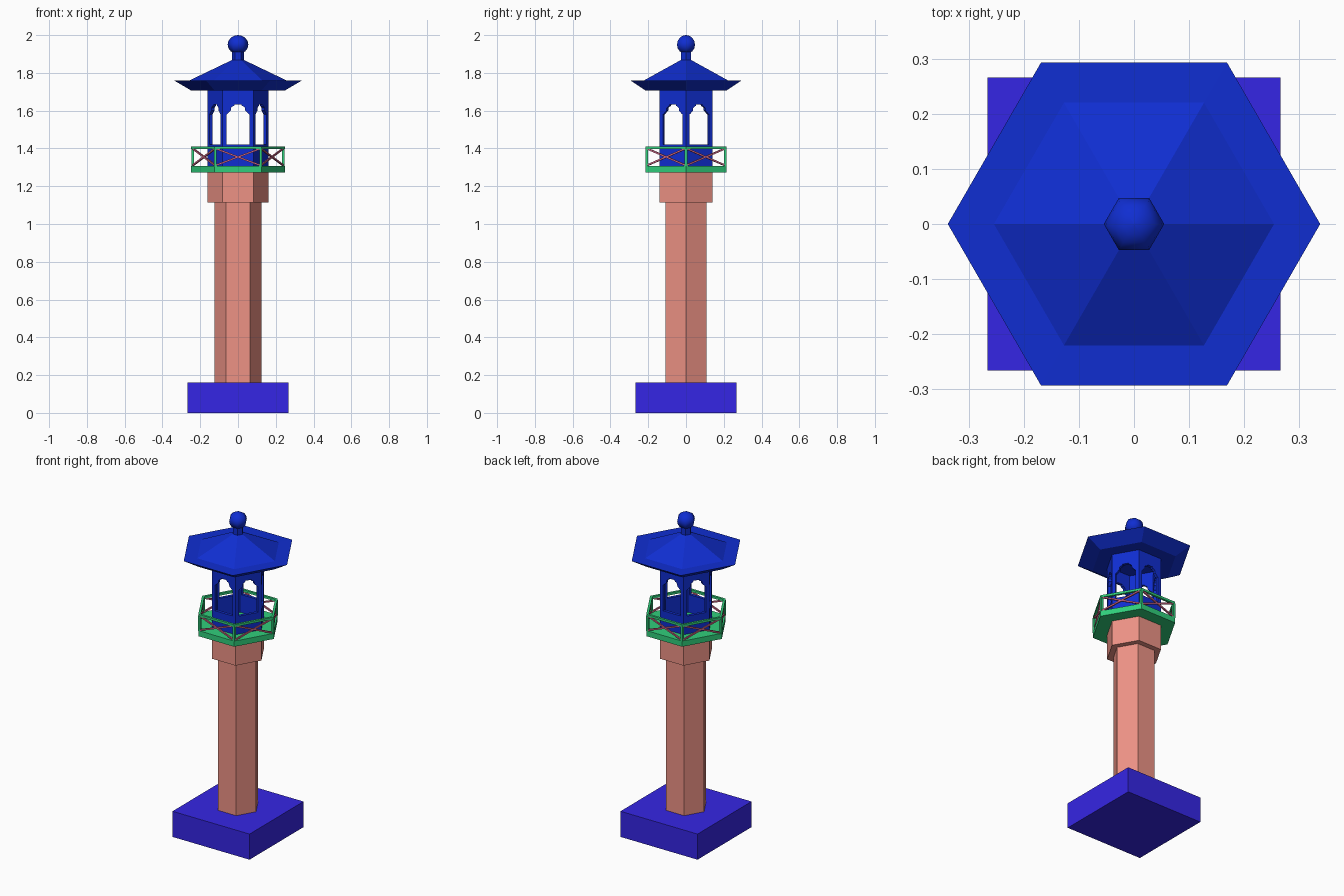
import bpy, bmesh
from math import sin, cos, pi, radians
from mathutils import Vector, Matrix

if "Cube" in bpy.data.objects:
    bpy.data.objects.remove(bpy.data.objects["Cube"])


def material(name, rgb):
    m = bpy.data.materials.new(name)
    m.diffuse_color = (*rgb, 1)
    m.use_nodes = True
    m.node_tree.nodes["Principled BSDF"].inputs["Base Color"].default_value = m.diffuse_color
    return m


INDIGO = material("indigo", (0.036, 0.019, 0.78))
BRICK = material("brick", (0.85, 0.29, 0.235))
GREEN = material("green", (0.03, 0.62, 0.20))
BLUE = material("blue", (0.005, 0.027, 0.64))
ROSE = material("rose", (0.62, 0.13, 0.24))


def finish(name, bm, mat, smooth=False):
    bmesh.ops.recalc_face_normals(bm, faces=bm.faces)
    me = bpy.data.meshes.new(name)
    bm.to_mesh(me)
    bm.free()
    me.materials.append(mat)
    for p in me.polygons:
        p.use_smooth = smooth
    ob = bpy.data.objects.new(name, me)
    bpy.context.collection.objects.link(ob)
    return ob


def hexpt(r, k, z):
    return Vector((r * cos(k * pi / 3), r * sin(k * pi / 3), z))


def hex_lathe(name, profile, mat, closed=False, smooth=False):
    """Six-sided revolve of (radius, z) points, capped or closed into a ring."""
    bm = bmesh.new()
    rings = [[bm.verts.new(hexpt(r, k, z)) for k in range(6)] for r, z in profile]
    pairs = list(zip(rings, rings[1:]))
    if closed:
        pairs.append((rings[-1], rings[0]))
    else:
        bm.faces.new(rings[0])
        bm.faces.new(rings[-1])
    for a, b in pairs:
        for k in range(6):
            j = (k + 1) % 6
            bm.faces.new((a[k], a[j], b[j], b[k]))
    return finish(name, bm, mat, smooth)


def bar(bm, a, b, t):
    """Square bar of thickness t from a to b."""
    d = b - a
    rot = d.to_track_quat('Z', 'Y').to_matrix().to_4x4()
    m = Matrix.Translation((a + b) / 2) @ rot @ Matrix.Diagonal((t, t, d.length, 1))
    bmesh.ops.create_cube(bm, size=1, matrix=m)


# square base
bm = bmesh.new()
bmesh.ops.create_cube(bm, size=1, matrix=Matrix.Translation((0, 0, 0.08))
                      @ Matrix.Diagonal((0.533, 0.533, 0.16, 1)))
finish("base", bm, INDIGO)

# shaft and capital
hex_lathe("shaft", [(0.125, 0.16), (0.125, 1.115)], BRICK)
hex_lathe("capital", [(0.162, 1.115), (0.162, 1.275)], BRICK)

# balcony floor
hex_lathe("balcony_floor", [(0.248, 1.273), (0.248, 1.308)], GREEN)

# balcony railing: top rail, corner posts and crossed braces
hex_lathe("top_rail", [(0.248, 1.396), (0.248, 1.41), (0.232, 1.41), (0.232, 1.396)],
          GREEN, closed=True)
posts, braces = bmesh.new(), bmesh.new()
for k in range(6):
    bar(posts, hexpt(0.24, k, 1.305), hexpt(0.24, k, 1.40), 0.014)
    bar(braces, hexpt(0.24, k, 1.31), hexpt(0.24, k + 1, 1.40), 0.009)
    bar(braces, hexpt(0.24, k, 1.40), hexpt(0.24, k + 1, 1.31), 0.009)
finish("rail_posts", posts, GREEN)
finish("rail_braces", braces, ROSE)

# lantern room: low parapet
R, T = 0.162, 0.018
hex_lathe("parapet", [(R, 1.308), (R, 1.42), (R - T * 1.155, 1.42), (R - T * 1.155, 1.308)],
          BLUE, closed=True)

# lantern room: six walls with cusped arches
half = [(0.06, 1.42), (0.06, 1.58), (0.053, 1.585), (0.045, 1.594), (0.038, 1.60),
        (0.037, 1.615), (0.029, 1.622), (0.021, 1.625), (0.018, 1.633)]
arch = half + [(-u, z) for u, z in reversed(half)]
outline = [(-R / 2, 1.42), (-R / 2, 1.71), (R / 2, 1.71), (R / 2, 1.42)] + arch
bm = bmesh.new()
ap = R * cos(pi / 6)
for k in range(6):
    rot = Matrix.Rotation(radians(60 * k), 4, 'Z')
    f = bm.faces.new([bm.verts.new(rot @ Vector((u, -ap, z))) for u, z in outline])
    ext = bmesh.ops.extrude_face_region(bm, geom=[f], use_keep_orig=True)
    moved = [v for v in ext["geom"] if isinstance(v, bmesh.types.BMVert)]
    bmesh.ops.translate(bm, verts=moved, vec=rot.to_3x3() @ Vector((0, T, 0)))
finish("arched_walls", bm, BLUE)

# roof with flared eave and flat brim
hex_lathe("roof", [(0.25, 1.708), (0.339, 1.76), (0.255, 1.761), (0.03, 1.869)], BLUE)

# finial neck and ball
hex_lathe("finial_neck", [(0.031, 1.86), (0.031, 1.915)], BLUE)
ball = [(max(0.055 * sin(pi * i / 8), 0.002), 1.95 - 0.05 * cos(pi * i / 8))
        for i in range(9)]
hex_lathe("finial_ball", ball, BLUE, smooth=True)
